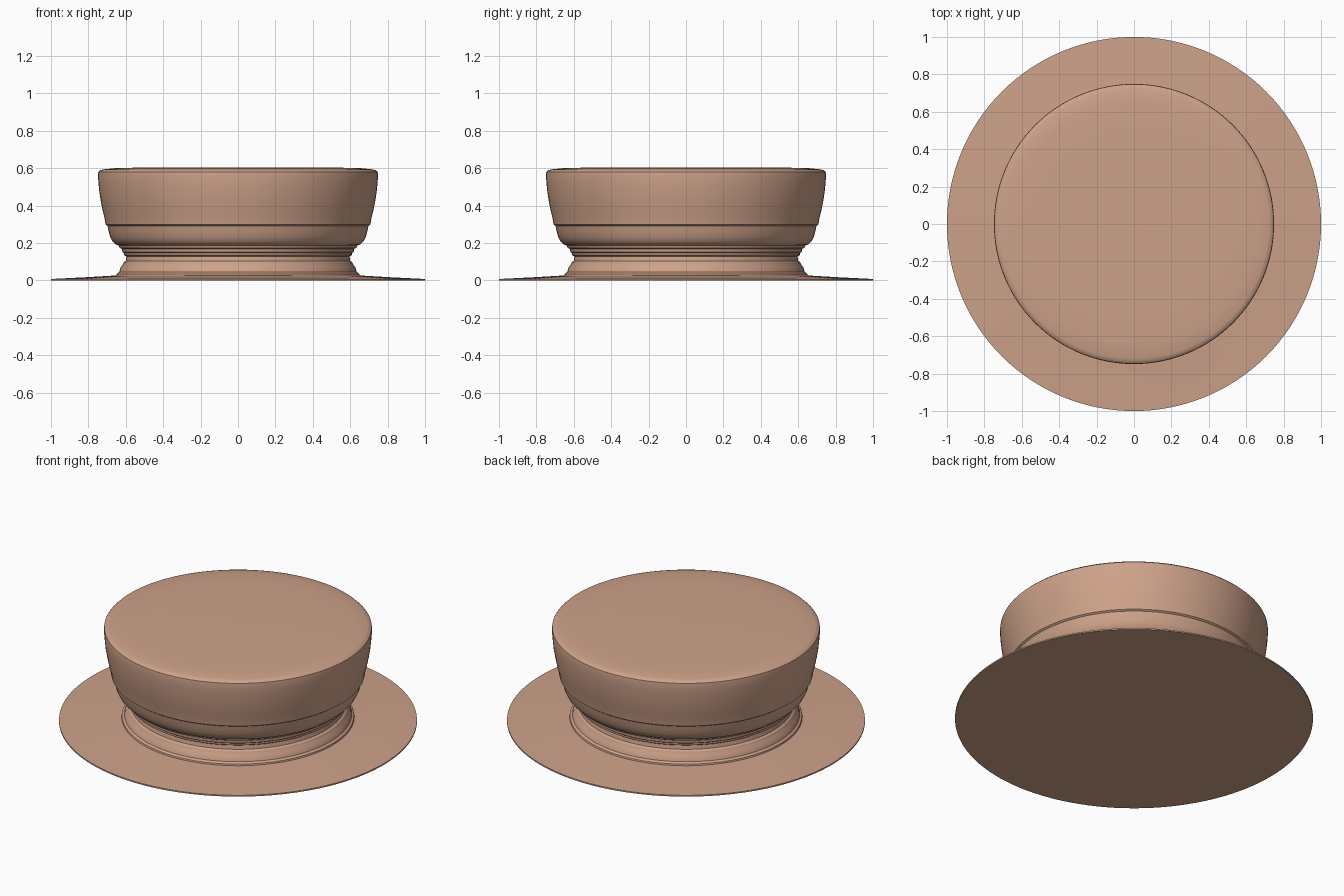
import bpy, bmesh, math

cube = bpy.data.objects.get("Cube")
if cube:
    bpy.data.objects.remove(cube, do_unlink=True)

# Single clay colour
clay = bpy.data.materials.new("warm clay")
clay.use_nodes = True
COLOUR = (0.61, 0.36, 0.25, 1)
clay.diffuse_color = COLOUR
clay.node_tree.nodes["Principled BSDF"].inputs["Base Color"].default_value = COLOUR


def lathe(name, profile, segments=128):
    """Spin a (radius, height) profile about z into a smooth object."""
    bm = bmesh.new()
    verts = [bm.verts.new((r, 0, z)) for r, z in profile]
    edges = [bm.edges.new(pair) for pair in zip(verts, verts[1:])]
    bmesh.ops.spin(bm, geom=verts + edges, cent=(0, 0, 0), axis=(0, 0, 1),
                   angle=math.tau, steps=segments, use_duplicate=False)
    bmesh.ops.remove_doubles(bm, verts=bm.verts, dist=1e-5)
    bmesh.ops.recalc_face_normals(bm, faces=bm.faces)
    mesh = bpy.data.meshes.new(name)
    bm.to_mesh(mesh)
    bm.free()
    mesh.materials.append(clay)
    obj = bpy.data.objects.new(name, mesh)
    bpy.context.collection.objects.link(obj)
    bpy.ops.object.select_all(action='DESELECT')
    obj.select_set(True)
    bpy.context.view_layer.objects.active = obj
    bpy.ops.object.shade_smooth_by_angle(angle=math.radians(30))
    return obj


# Closed outline, from the underside centre out and up to the top centre
flange = [(0, 0), (1, 0), (1, 0.008), (0.82, 0.017), (0.65, 0.027)]
neck = [(0.648, 0.036), (0.635, 0.045), (0.628, 0.07), (0.617, 0.082),
        (0.612, 0.096), (0.60, 0.105), (0.596, 0.128)]
rings = [(0.609, 0.136), (0.609, 0.146), (0.618, 0.152), (0.62, 0.168),
         (0.634, 0.175), (0.638, 0.187), (0.655, 0.193)]
bowl = [(0.672, 0.21), (0.684, 0.235), (0.692, 0.265), (0.698, 0.292),
        (0.708, 0.299), (0.713, 0.33), (0.723, 0.37), (0.733, 0.42),
        (0.741, 0.47), (0.746, 0.52), (0.749, 0.565)]
lid = [(0.747, 0.58), (0.738, 0.589), (0.72, 0.594), (0.65, 0.601),
       (0.5, 0.604), (0, 0.605)]
lathe("turned_body", flange + neck + rings + bowl + lid)
